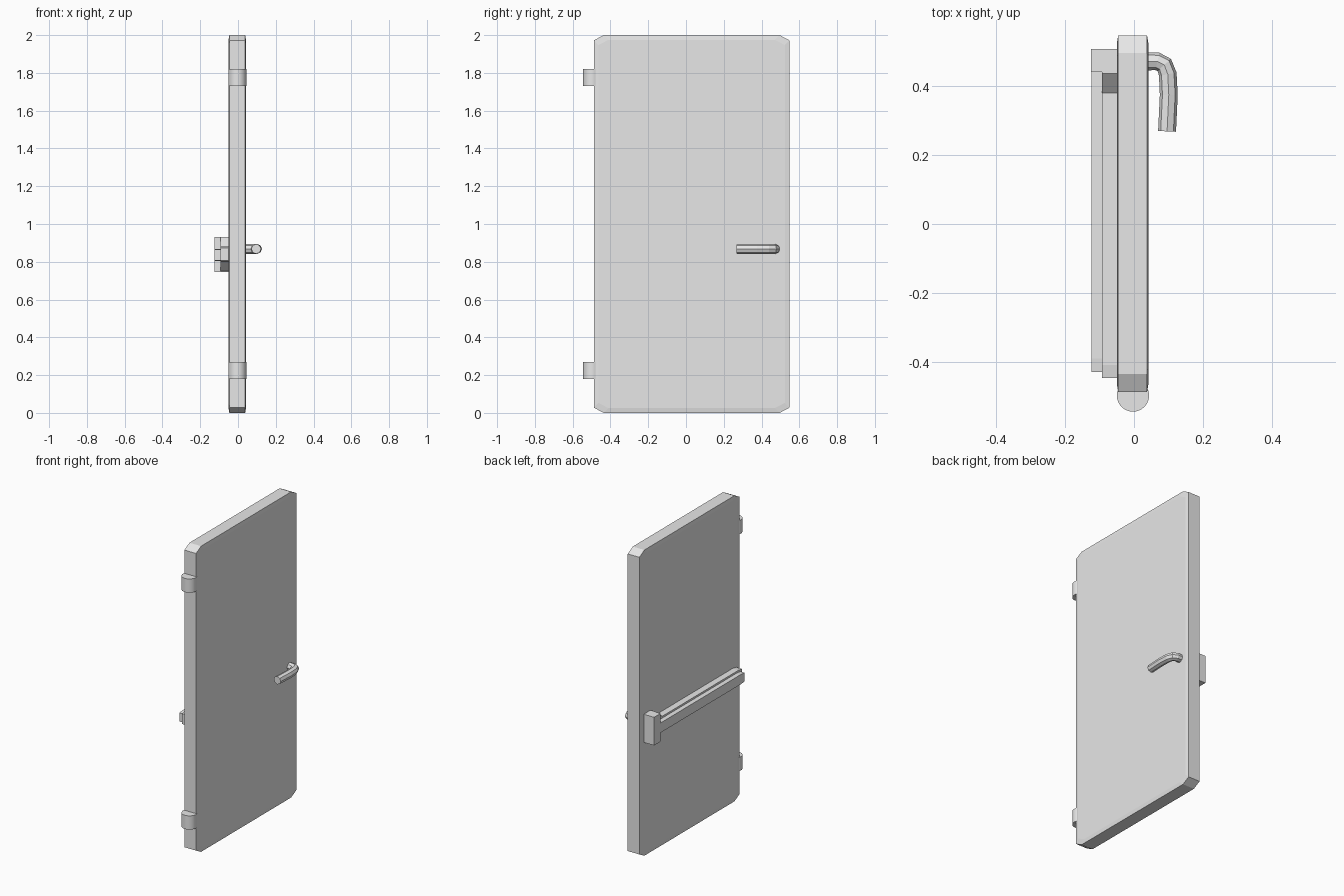
import bpy, bmesh

cube = bpy.data.objects.get("Cube")
if cube:
    bpy.data.objects.remove(cube, do_unlink=True)

grey = bpy.data.materials.new("light_grey")
grey.use_nodes = True
colour = (0.8, 0.8, 0.8, 1)
grey.diffuse_color = colour
grey.node_tree.nodes["Principled BSDF"].inputs["Base Color"].default_value = colour


def finish(name, bm):
    bmesh.ops.recalc_face_normals(bm, faces=bm.faces)
    mesh = bpy.data.meshes.new(name)
    bm.to_mesh(mesh)
    bm.free()
    mesh.materials.append(grey)
    obj = bpy.data.objects.new(name, mesh)
    bpy.context.collection.objects.link(obj)
    return obj


def loft(name, sections):
    """Box-section solid; each section is (y, x0, x1, z0, z1)."""
    bm = bmesh.new()
    rings = []
    for y, x0, x1, z0, z1 in sections:
        corners = ((x0, z0), (x1, z0), (x1, z1), (x0, z1))
        rings.append([bm.verts.new((x, y, z)) for x, z in corners])
    for a, b in zip(rings, rings[1:]):
        for i in range(4):
            j = (i + 1) % 4
            bm.faces.new((a[i], a[j], b[j], b[i]))
    bm.faces.new(rings[0])
    bm.faces.new(rings[-1])
    return finish(name, bm)


# Door leaf: clipped-corner slab with a slightly crowned rim on both faces
def outline(inset):
    y0, y1, z0, z1 = -0.488 + inset, 0.548 - inset, inset, 2 - inset
    cy, cz = 0.052, 0.028
    return [(y0 + cy, z0), (y1 - cy, z0), (y1, z0 + cz), (y1, z1 - cz),
            (y1 - cy, z1), (y0 + cy, z1), (y0, z1 - cz), (y0, z0 + cz)]


bm = bmesh.new()
rings = []
for x, inset in ((-0.05, 0.025), (-0.046, 0), (0.038, 0), (0.042, 0.025)):
    rings.append([bm.verts.new((x, y, z)) for y, z in outline(inset)])
for a, b in zip(rings, rings[1:]):
    for i in range(8):
        j = (i + 1) % 8
        bm.faces.new((a[i], a[j], b[j], b[i]))
bm.faces.new(rings[0])
bm.faces.new(rings[-1])
finish("door_leaf", bm)

# Hinge barrels
for name, z in (("lower_hinge", 0.225), ("upper_hinge", 1.775)):
    bpy.ops.mesh.primitive_cylinder_add(vertices=24, radius=0.047, depth=0.09,
                                        location=(-0.003, -0.498, z))
    hinge = bpy.context.object
    hinge.name = name
    hinge.data.materials.append(grey)
    bpy.ops.object.shade_smooth_by_angle()

# Push bar: backing rail flaring into the latch, bar in front, latch box
loft("bar_rail", [(-0.447, -0.093, -0.046, 0.806, 0.874),
                  (-0.41, -0.093, -0.046, 0.8, 0.88),
                  (0.38, -0.093, -0.046, 0.8, 0.88),
                  (0.437, -0.093, -0.046, 0.75, 0.93),
                  (0.46, -0.093, -0.046, 0.75, 0.93)])
loft("push_bar", [(-0.43, -0.124, -0.09, 0.808, 0.864),
                  (-0.39, -0.124, -0.09, 0.804, 0.868),
                  (0.46, -0.124, -0.09, 0.804, 0.868)])
loft("latch_box", [(0.442, -0.125, -0.046, 0.747, 0.931),
                   (0.508, -0.125, -0.046, 0.747, 0.931)])

# Lever handle: bent eight-sided tube
path = [(0.03, 0.472), (0.068, 0.472), (0.088, 0.462), (0.098, 0.435),
        (0.101, 0.375), (0.096, 0.269)]
curve = bpy.data.curves.new("lever_handle", "CURVE")
curve.dimensions = "3D"
curve.bevel_depth = 0.026
curve.bevel_resolution = 2
curve.use_fill_caps = True
spline = curve.splines.new("POLY")
spline.points.add(len(path) - 1)
spline.use_smooth = False
for point, (x, y) in zip(spline.points, path):
    point.co = (x, y, 0.868, 1)
curve.materials.append(grey)
handle = bpy.data.objects.new("lever_handle", curve)
bpy.context.collection.objects.link(handle)
